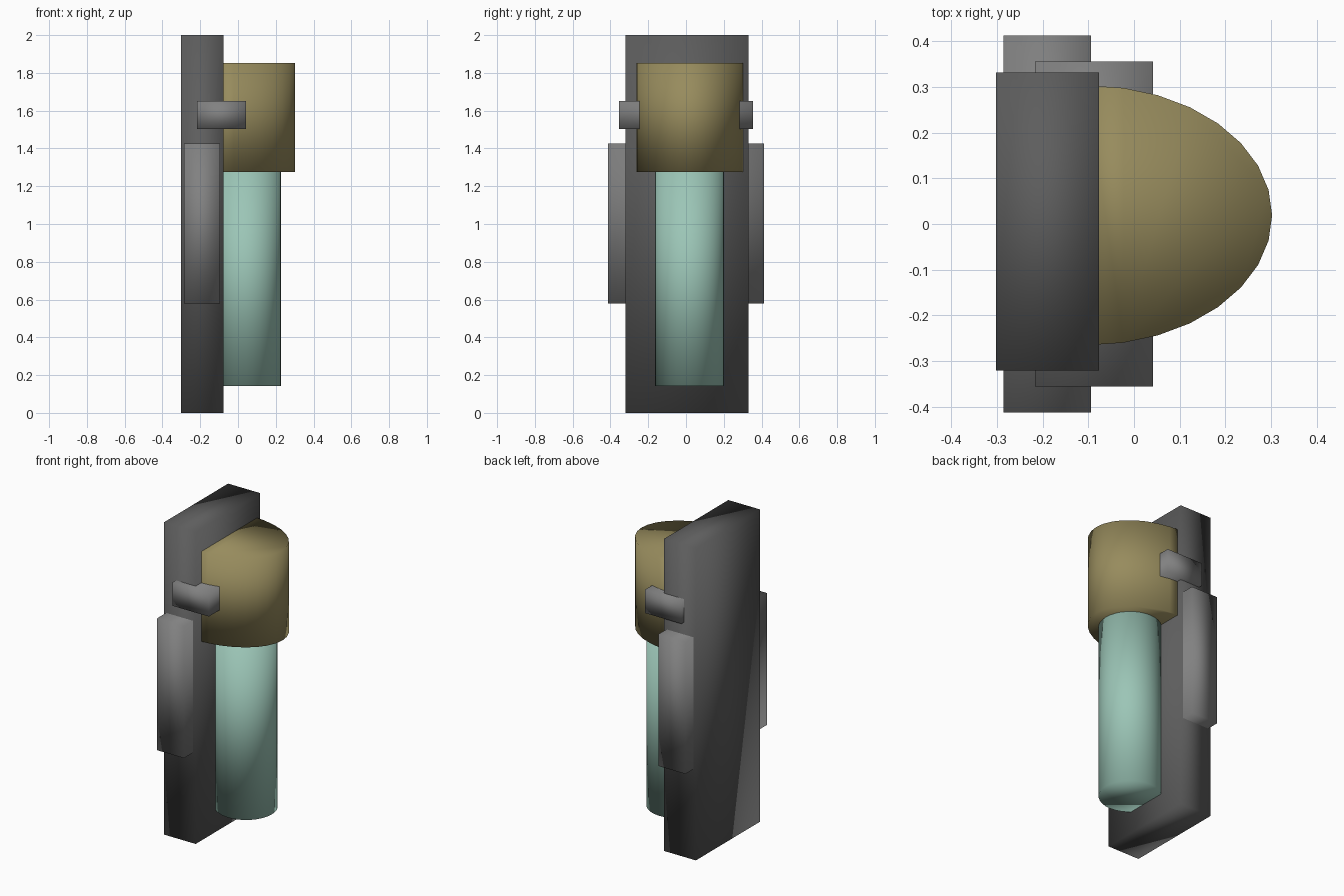
import bpy, bmesh
from math import sin, cos, pi

if "Cube" in bpy.data.objects:
    bpy.data.objects.remove(bpy.data.objects["Cube"])


def material(name, rgb):
    m = bpy.data.materials.new(name)
    m.diffuse_color = (*rgb, 1)
    m.use_nodes = True
    m.node_tree.nodes["Principled BSDF"].inputs["Base Color"].default_value = m.diffuse_color
    return m


def prism(name, outline, z0, z1, mat):
    """Extrude a flat outline from z0 up to z1, smooth shaded."""
    bm = bmesh.new()
    base = bm.faces.new([bm.verts.new((x, y, z0)) for x, y in outline])
    ext = bmesh.ops.extrude_face_region(bm, geom=[base], use_keep_orig=True)
    top = [g for g in ext["geom"] if isinstance(g, bmesh.types.BMVert)]
    bmesh.ops.translate(bm, verts=top, vec=(0, 0, z1 - z0))
    bmesh.ops.recalc_face_normals(bm, faces=bm.faces)
    for f in bm.faces:
        f.smooth = True
    mesh = bpy.data.meshes.new(name)
    bm.to_mesh(mesh)
    bm.free()
    mesh.materials.append(mat)
    obj = bpy.data.objects.new(name, mesh)
    bpy.context.collection.objects.link(obj)
    return obj


def rect(x0, x1, y0, y1):
    return [(x0, y0), (x1, y0), (x1, y1), (x0, y1)]


def arc(cx, cy, rx, ry, start, steps):
    """Ellipse points spaced as on a 32-sided cylinder."""
    return [(cx + rx * cos(start + i * pi / 16), cy + ry * sin(start + i * pi / 16))
            for i in range(steps)]


dark = material("dark_grey", (0.11, 0.11, 0.11))
grey = material("mid_grey", (0.22, 0.22, 0.22))
brown = material("olive_brown", (0.31, 0.26, 0.11))
green = material("pale_green", (0.33, 0.56, 0.47))

# Upright back plate
prism("back_plate", rect(-0.302, -0.076, -0.32, 0.331), 0, 2, dark)

# Side panel block and retaining clip, both passing through the plate
prism("side_panels", rect(-0.285, -0.094, -0.412, 0.412), 0.58, 1.425, grey)
prism("clip_bar", rect(-0.216, 0.042, -0.355, 0.355), 1.502, 1.652, grey)

# Half-elliptical cap with its flat back inside the plate
prism("cap", arc(-0.102, 0.019, 0.404, 0.284, -pi / 2, 17), 1.276, 1.852, brown)

# Round tube below the cap, partly sunk into the plate
prism("tube", arc(0.045, 0.018, 0.183, 0.183, 0, 32), 0.142, 1.276, green)
